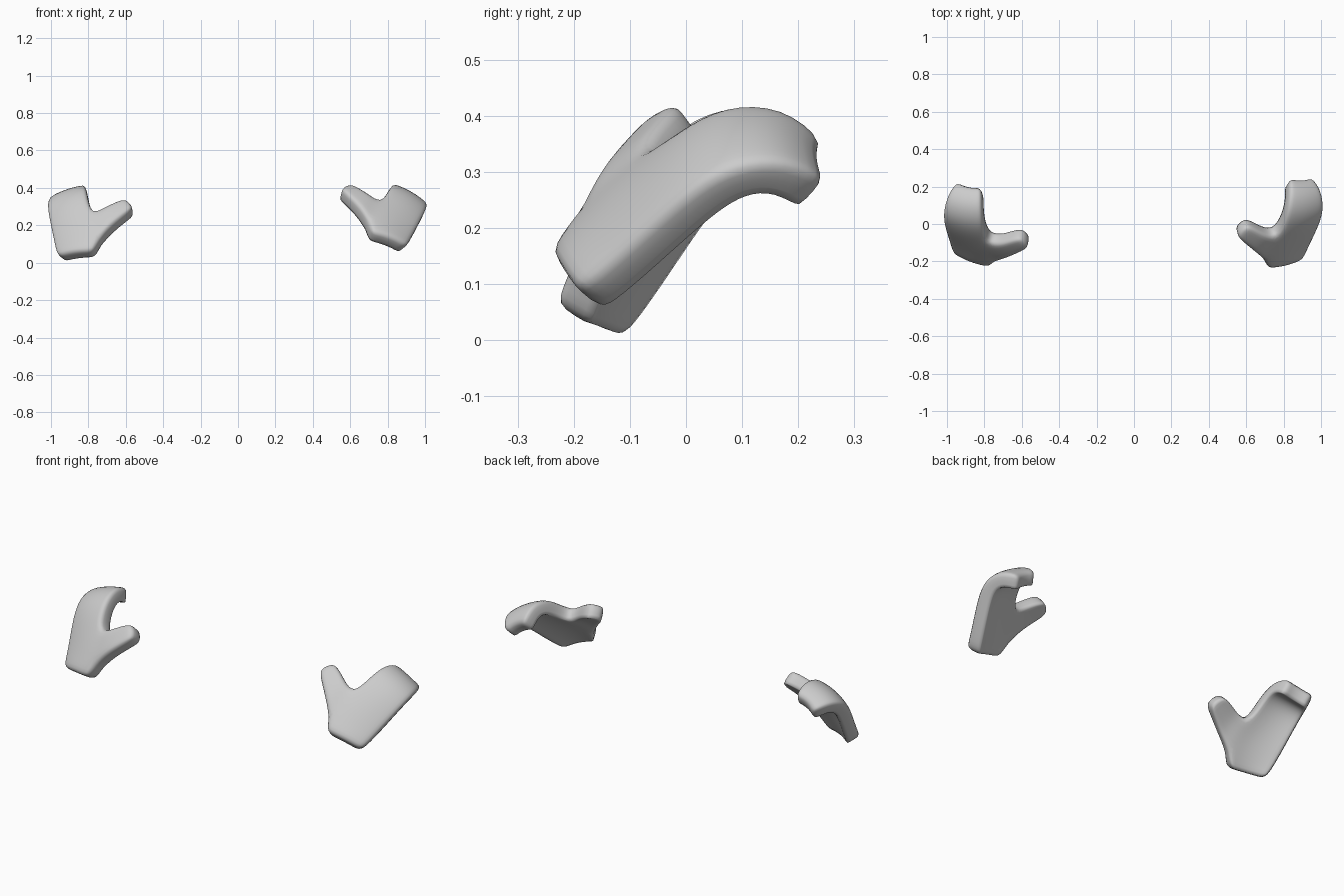
import bpy, bmesh
from mathutils import Vector, Matrix

if "Cube" in bpy.data.objects:
    bpy.data.objects.remove(bpy.data.objects["Cube"])

# Palm and finger rows: thumb-side (across, along), little-finger-side (across, along), depth
ROWS = [
    ((-0.185, -0.050), (0.008, -0.005), 0.000),
    ((-0.225, 0.015), (0.012, 0.07), 0.002),
    ((-0.245, 0.105), (0.014, 0.14), 0.006),
    ((-0.220, 0.195), (0.014, 0.21), 0.010),
    ((-0.208, 0.275), (0.014, 0.29), 0.012),
    ((-0.205, 0.355), (0.012, 0.36), 0.000),
    ((-0.190, 0.420), (0.004, 0.415), -0.050),
    ((-0.160, 0.430), (-0.015, 0.425), -0.135),
]
# Thumb sections, three points across each, and depth
THUMB = [
    ((-0.300, 0.070), (-0.295, 0.140), (-0.285, 0.205), 0.006),
    ((-0.372, 0.122), (-0.360, 0.180), (-0.340, 0.230), -0.015),
    ((-0.430, 0.165), (-0.425, 0.205), (-0.395, 0.245), -0.036),
]
COLS = 4


def mitten(name, wrist, across, along, back, flip):
    bm = bmesh.new()
    # palm sheet, gently domed across the back
    grid = []
    for a, b, depth in ROWS:
        row = []
        for i in range(COLS + 1):
            t = i / COLS
            p = Vector(a).lerp(Vector(b), t)
            dome = 0.016 * 4 * t * (1 - t)
            row.append(bm.verts.new((p.x, p.y, depth + dome)))
        grid.append(row)
    for r0, r1 in zip(grid, grid[1:]):
        for i in range(COLS):
            bm.faces.new((r0[i], r0[i + 1], r1[i + 1], r1[i]))
    # thumb sheet growing from the palm edge
    prev = [grid[r][0] for r in (1, 2, 3)]
    for sec in THUMB:
        cur = [bm.verts.new((p[0], p[1], sec[3])) for p in sec[:3]]
        for i in range(2):
            bm.faces.new((cur[i], prev[i], prev[i + 1], cur[i + 1]))
        prev = cur
    # place in the world
    axes = Matrix((across, along, back)).transposed().to_4x4()
    bm.transform(Matrix.Translation(wrist) @ axes)
    if flip:
        bmesh.ops.reverse_faces(bm, faces=bm.faces[:])
    me = bpy.data.meshes.new(name)
    bm.to_mesh(me)
    bm.free()
    ob = bpy.data.objects.new(name, me)
    bpy.context.collection.objects.link(ob)
    # thickness and rounding
    s = ob.modifiers.new("thickness", 'SOLIDIFY')
    s.thickness = 0.078
    s.offset = 0
    s.edge_crease_inner = 0.45
    s.edge_crease_outer = 0.25
    sub = ob.modifiers.new("rounding", 'SUBSURF')
    sub.levels = sub.render_levels = 2
    for p in me.polygons:
        p.use_smooth = True
    return ob


# the two hands share one shape, mirrored and posed differently
mitten("right_mitten_hand", (0.88, -0.17, 0.075),
       (0.863, 0.06, -0.50), (0.30, 0.74, 0.60), (0.41, -0.67, 0.62), False)
mitten("left_mitten_hand", (-0.945, -0.135, 0.025),
       (-0.923, 0.22, -0.314), (-0.14, 0.59, 0.79), (-0.36, -0.77, 0.51), True)
